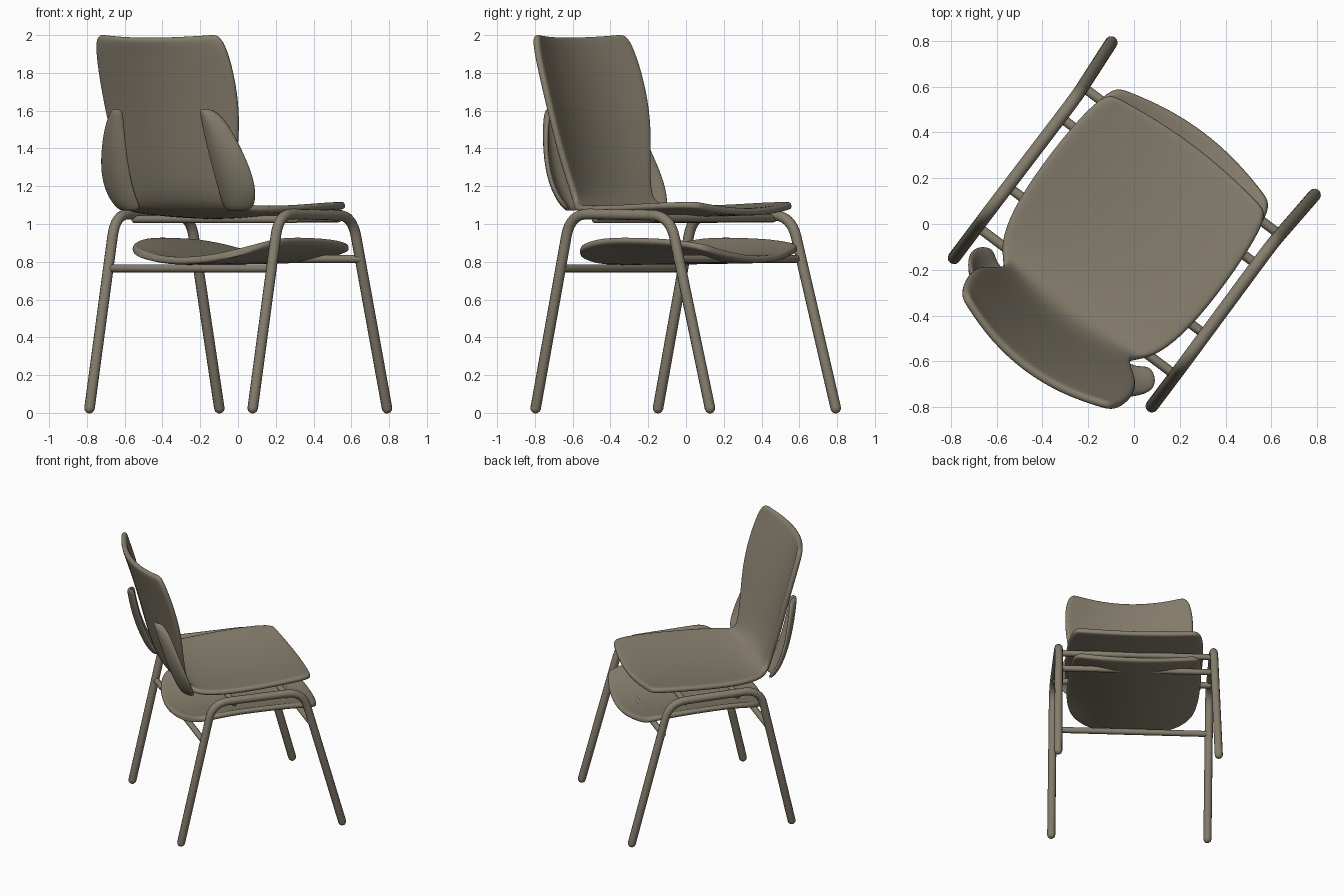
import bpy
from mathutils import Vector

if "Cube" in bpy.data.objects:
    bpy.data.objects.remove(bpy.data.objects["Cube"])

taupe = bpy.data.materials.new("warm_taupe")
taupe.use_nodes = True
COLOUR = (0.24, 0.21, 0.155, 1)
taupe.diffuse_color = COLOUR
bsdf = taupe.node_tree.nodes["Principled BSDF"]
bsdf.inputs["Base Color"].default_value = COLOUR
bsdf.inputs["Roughness"].default_value = 0.7


def place(side, ahead, z):
    """Chair axes (sideways, forward, up) turned into the room."""
    return Vector((0.8 * side + 0.6 * ahead, -0.6 * side + 0.8 * ahead, z))


def sheet(name, rows, thickness):
    """Smooth moulded shell through a small grid of points."""
    n = len(rows[0])
    verts = [place(*p) for row in rows for p in row]
    faces = [(i * n + j, i * n + j + 1, (i + 1) * n + j + 1, (i + 1) * n + j)
             for i in range(len(rows) - 1) for j in range(n - 1)]
    mesh = bpy.data.meshes.new(name)
    mesh.from_pydata(verts, [], faces)
    mesh.materials.append(taupe)
    mesh.polygons.foreach_set("use_smooth", [True] * len(faces))
    obj = bpy.data.objects.new(name, mesh)
    bpy.context.collection.objects.link(obj)
    solid = obj.modifiers.new("thickness", 'SOLIDIFY')
    solid.thickness = thickness
    solid.offset = 0
    sub = obj.modifiers.new("smooth", 'SUBSURF')
    sub.levels = sub.render_levels = 2


def moulded(name, profile, thickness):
    """Profile rows: forward, height, half width, edge forward, edge lift."""
    steps = [-1, -0.9, -0.5, 0, 0.5, 0.9, 1]
    rows = [[(w * t, a + da * t * t, z + dz * t * t) for t in steps]
            for a, z, w, da, dz in profile]
    sheet(name, rows, thickness)


def tube(name, points, radius, fillet=0.12):
    """Round tube along a path with rounded corners and domed ends."""
    pts = [Vector(p) for p in points]
    path = [pts[0]]
    for a, b, c in zip(pts, pts[1:], pts[2:]):
        p = b + (a - b).normalized() * fillet
        q = b + (c - b).normalized() * fillet
        path += [p.lerp(b, k / 8).lerp(b.lerp(q, k / 8), k / 8) for k in range(9)]
    path.append(pts[-1])
    # Taper the last steps of each end into a dome
    d0 = (path[0] - path[1]).normalized()
    d1 = (path[-1] - path[-2]).normalized()
    dome = [(0.5, 0.87), (0.87, 0.5), (1, 0.05)]
    full = [(path[0] + d0 * radius * s, r) for s, r in reversed(dome)]
    full += [(p, 1) for p in path]
    full += [(path[-1] + d1 * radius * s, r) for s, r in dome]
    curve = bpy.data.curves.new(name, 'CURVE')
    curve.dimensions = '3D'
    curve.bevel_depth = radius
    curve.bevel_resolution = 4
    curve.use_fill_caps = True
    spline = curve.splines.new('POLY')
    spline.points.add(len(full) - 1)
    for sp, (p, r) in zip(spline.points, full):
        sp.co = (*place(*p), 1)
        sp.radius = r
    spline.use_smooth = True
    curve.materials.append(taupe)
    bpy.context.collection.objects.link(bpy.data.objects.new(name, curve))


# Seat and backrest in one bent shell
moulded("seat_and_backrest", [
    (0.435, 1.06, 0.40, -0.04, 0.04),
    (0.40, 1.063, 0.45, -0.03, 0.04),
    (0.18, 1.055, 0.475, 0, 0.045),
    (-0.10, 1.04, 0.48, 0, 0.045),
    (-0.32, 1.045, 0.455, 0, 0.035),
    (-0.44, 1.065, 0.40, 0, 0.02),
    (-0.52, 1.12, 0.335, 0.04, 0),
    (-0.57, 1.24, 0.36, 0.06, 0),
    (-0.62, 1.42, 0.41, 0.08, 0),
    (-0.67, 1.60, 0.44, 0.10, 0),
    (-0.73, 1.80, 0.445, 0.105, 0),
    (-0.78, 1.95, 0.425, 0.10, 0.01),
    (-0.795, 1.985, 0.385, 0.095, 0.02)], 0.04)

# Lower shell, dished with raised sides
moulded("lower_shell", [
    (0.51, 0.81, 0.39, -0.07, 0.06),
    (0.46, 0.805, 0.44, -0.05, 0.08),
    (0.25, 0.80, 0.455, 0, 0.11),
    (0.00, 0.795, 0.46, 0, 0.125),
    (-0.22, 0.795, 0.46, 0, 0.125),
    (-0.40, 0.795, 0.43, 0.03, 0.09),
    (-0.49, 0.80, 0.37, 0.06, 0.06),
    (-0.52, 0.805, 0.28, 0.05, 0.03)], 0.04)

# Leaf-shaped wings wrapping the backrest: height, inner and outer side, inner and outer forward
LEAF = [(1.61, 0.26, 0.32, -0.67, -0.65),
        (1.54, 0.26, 0.40, -0.66, -0.62),
        (1.38, 0.27, 0.47, -0.62, -0.575),
        (1.24, 0.28, 0.505, -0.57, -0.525),
        (1.13, 0.28, 0.485, -0.52, -0.48),
        (1.07, 0.28, 0.43, -0.47, -0.45)]
for label, s in (("left", 1), ("right", -1)):
    rows = []
    for z, u0, u1, v0, v1 in LEAF:
        rows.append([(s * (u0 + (u1 - u0) * t), v0 + (v1 - v0) * t - 0.18 * t * (1 - t), z)
                     for t in (0, 0.33, 0.67, 1)])
    sheet(label + "_back_wing", rows, 0.03)

    # Bent tube frame making a front and a rear leg
    tube(label + "_leg_frame", [(s * 0.54, -0.59, 0.025), (s * 0.54, -0.36, 1.055),
                                (s * 0.535, 0.295, 1.045), (s * 0.555, 0.575, 0.025)], 0.028)

# Bars joining the two frames
for name, ahead, z, half in (("rear_crossbar", -0.42, 0.765, 0.54),
                             ("front_crossbar", 0.345, 0.815, 0.54),
                             ("front_seat_bar", 0.18, 1.03, 0.53),
                             ("rear_seat_bar", -0.20, 1.025, 0.53)):
    tube(name, [(-half, ahead, z), (half, ahead, z)], 0.021)
